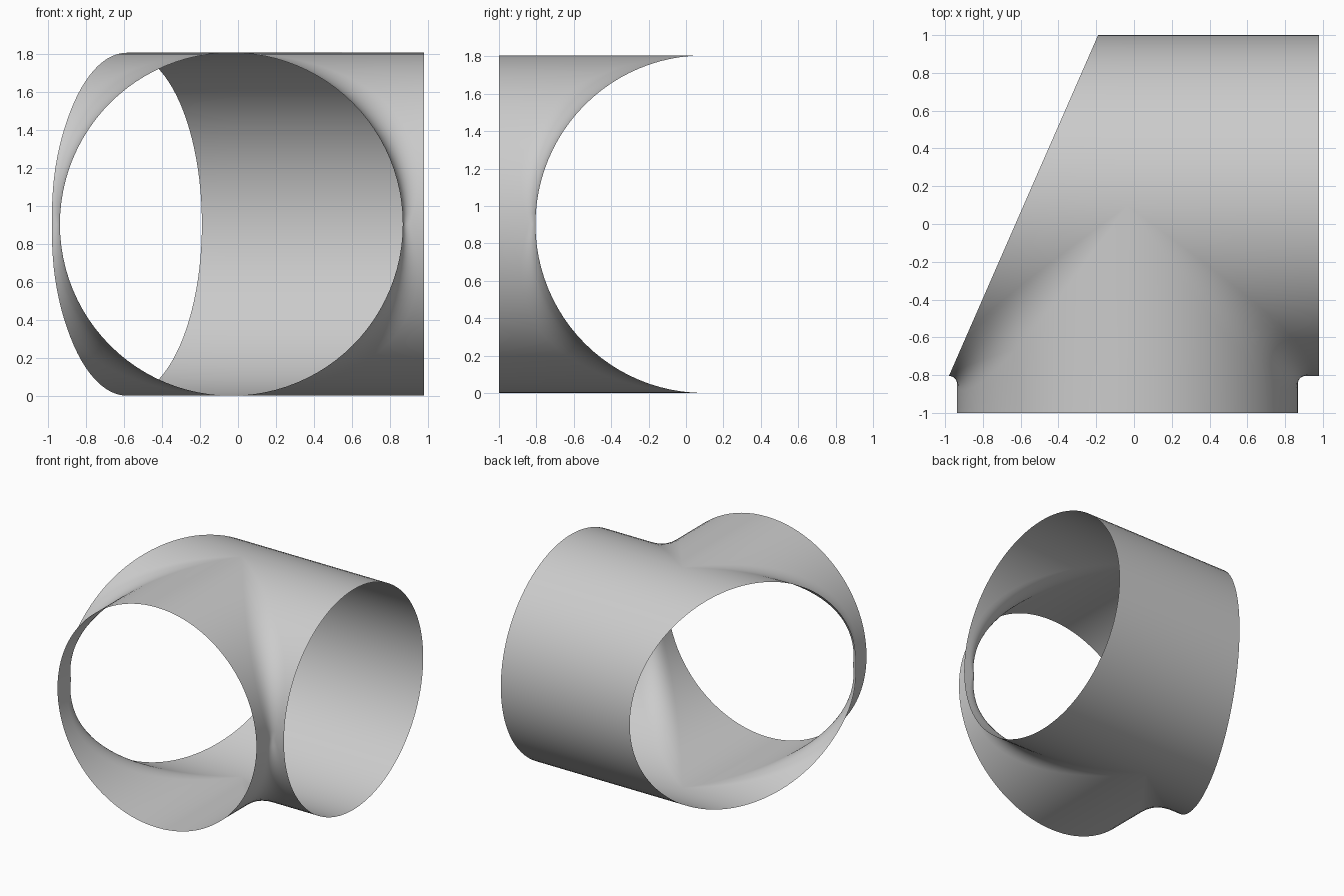
import bpy, bmesh
from math import sin, cos, pi, radians
from mathutils import Vector

cube = bpy.data.objects.get("Cube")
if cube:
    bpy.data.objects.remove(cube)

R = 0.9025               # both pipes share one radius
XC, YC, ZC = -0.035, 0.0975, R
RIGHT, LEFT, FRONT = 0.98, -1.3, -1.0
STEPS, ARC = 48, 10

bm = bmesh.new()


def grid(rows):
    """Skin a list of equally long point rows with quads."""
    verts = [[bm.verts.new(p) for p in row] for row in rows]
    for a, b in zip(verts, verts[1:]):
        for i in range(len(a) - 1):
            bm.faces.new((a[i], a[i + 1], b[i + 1], b[i]))


def junction_row(side, t):
    """Level slice: along the branch, round the fillet, along the main pipe."""
    z = ZC + R * sin(t)
    corner = Vector((XC + side * R * cos(t), YC - R * cos(t), z))
    reach = 0.035 * cos(t) + 0.15 * abs(sin(2 * t))
    start = corner - Vector((0, reach, 0))
    end = corner + Vector((side * reach, 0, 0))
    row = [Vector((corner.x, FRONT, z))]
    for i in range(ARC + 1):
        u = i / ARC
        row.append(start * (1 - u) ** 2 + corner * 2 * u * (1 - u) + end * u * u)
    row.append(Vector((RIGHT if side > 0 else LEFT, corner.y, z)))
    return row


# branch pipe, fillet and front half of the main pipe
angles = [pi * (i / STEPS - 0.5) for i in range(STEPS + 1)]
for side in (1, -1):
    grid([junction_row(side, t) for t in angles])

# back half of the main pipe
grid([[(x, YC + R * cos(t), ZC + R * sin(t)) for x in (LEFT, XC, RIGHT)]
      for t in angles])

bmesh.ops.remove_doubles(bm, verts=bm.verts, dist=0.0005)

# slanted cut of the left end
bmesh.ops.bisect_plane(bm, geom=bm.verts[:] + bm.edges[:] + bm.faces[:],
                       plane_co=(-0.98, -0.805, 0), plane_no=(-1.805, 0.79, 0),
                       clear_outer=True)
bmesh.ops.recalc_face_normals(bm, faces=bm.faces)

# the rear wall must face backwards
rear = max(bm.faces, key=lambda f: f.calc_center_median().y)
if rear.normal.y < 0:
    bmesh.ops.reverse_faces(bm, faces=bm.faces)

mesh = bpy.data.meshes.new("pipe_junction")
bm.to_mesh(mesh)
bm.free()
pipe = bpy.data.objects.new("pipe_junction", mesh)
bpy.context.collection.objects.link(pipe)

grey = bpy.data.materials.new("plain grey")
grey.use_nodes = True
colour = (0.6, 0.6, 0.6, 1)
grey.diffuse_color = colour
grey.node_tree.nodes["Principled BSDF"].inputs["Base Color"].default_value = colour
mesh.materials.append(grey)

bpy.context.view_layer.objects.active = pipe
pipe.select_set(True)
bpy.ops.object.shade_smooth_by_angle(angle=radians(40))
